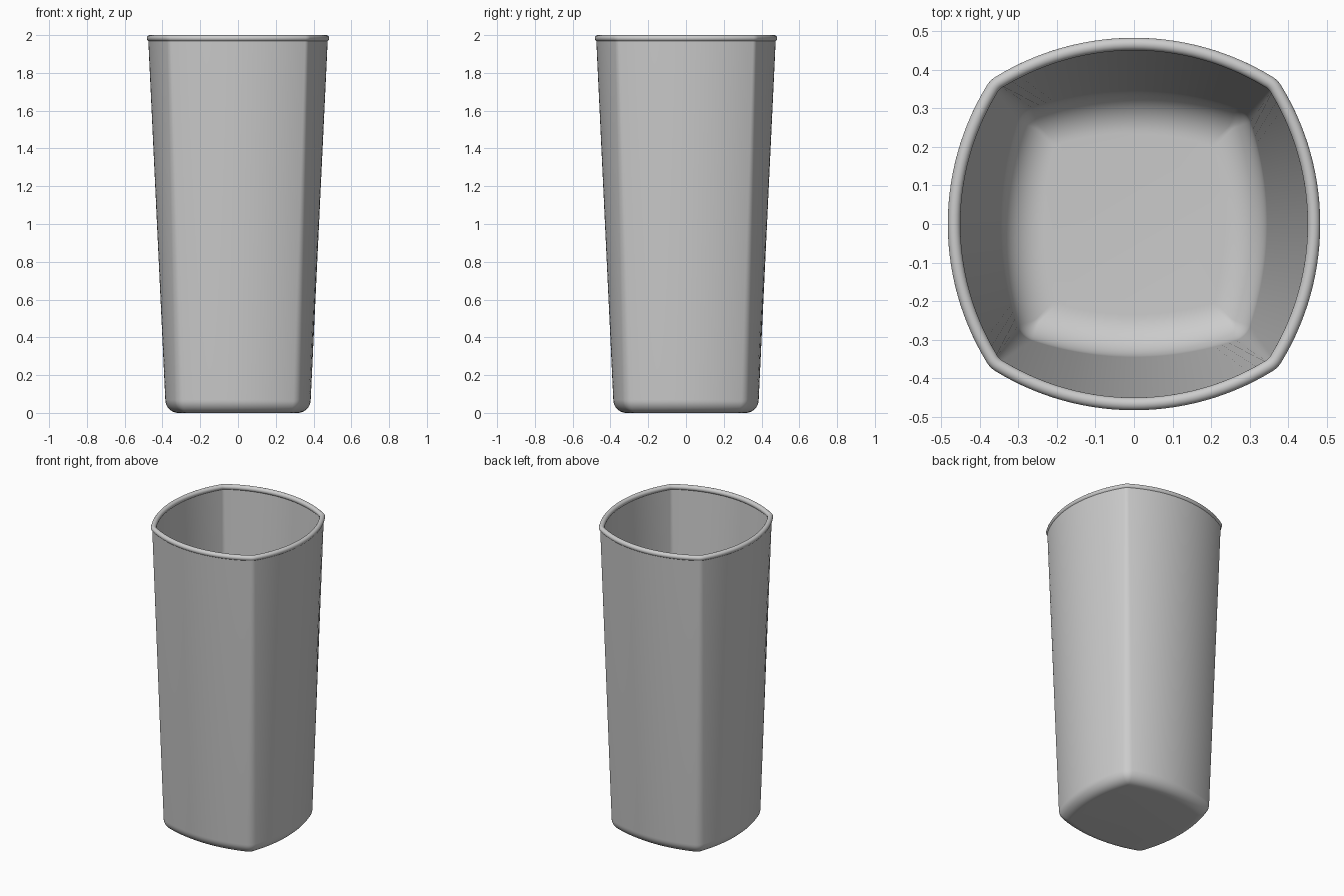
import bpy, bmesh
from math import sin, cos, pi, atan2, sqrt, radians

cube = bpy.data.objects.get("Cube")
if cube:
    bpy.data.objects.remove(cube)

grey = bpy.data.materials.new("light grey")
grey.use_nodes = True
grey.diffuse_color = (0.6, 0.6, 0.6, 1)
grey.node_tree.nodes["Principled BSDF"].inputs["Base Color"].default_value = (0.6, 0.6, 0.6, 1)

SIDE, CORNER = 28, 8   # steps along a bowed side and around a corner


def outline(mid, corner, radius, inset):
    """Square with bowed sides and rounded corners, offset inwards by inset."""
    bulge = mid - corner
    big = (corner ** 2 + bulge ** 2) / (2 * bulge)
    k = mid - big                      # centre of the side arc
    big -= inset
    radius = max(radius - inset, 0.012)
    d = (k + sqrt(2 * (big - radius) ** 2 - k * k)) / 2   # corner centre
    a = atan2(d, d - k)
    pts = []
    for i in range(SIDE + 1):
        t = -a + 2 * a * i / SIDE
        pts.append((big * sin(t), k + big * cos(t)))
    for i in range(1, CORNER):
        t = a + (pi / 2 - 2 * a) * i / CORNER
        pts.append((d + radius * sin(t), d + radius * cos(t)))
    ring = []
    for _ in range(4):
        ring += pts
        pts = [(y, -x) for x, y in pts]
    return ring


def fillet(shape, size, floor, steps):
    """Rings that round a floor up into its wall."""
    for i in range(steps + 1):
        t = pi / 2 * i / steps
        yield shape, size * (1 - sin(t)), floor + size * (1 - cos(t))


OUTER_BASE = (0.385, 0.322, 0.07)
INNER_BASE = (0.345, 0.292, 0.06)
TOP = (0.483, 0.373, 0.07)
RIM = 0.0165

# Outside wall, rolled rim, then inside wall down to the floor
rings = list(fillet(OUTER_BASE, 0.07, 0.0, 10))
rings.append((TOP, 0.008, 1.973))
for i in range(19):
    t = radians(-55 + 290 * i / 18)
    rings.append((TOP, RIM * (1 - cos(t)), 2 - RIM + RIM * sin(t)))
rings.append((TOP, 0.026, 1.97))
rings += reversed(list(fillet(INNER_BASE, 0.11, 0.06, 14)))

bm = bmesh.new()
loops = [[bm.verts.new((x, y, z)) for x, y in outline(*shape, inset)]
         for shape, inset, z in rings]
for low, high in zip(loops, loops[1:]):
    for i in range(len(low)):
        bm.faces.new((low[i - 1], low[i], high[i], high[i - 1]))
bm.faces.new(loops[0])
bm.faces.new(loops[-1])
bmesh.ops.recalc_face_normals(bm, faces=bm.faces)

mesh = bpy.data.meshes.new("tumbler")
bm.to_mesh(mesh)
bm.free()
mesh.materials.append(grey)
tumbler = bpy.data.objects.new("tumbler", mesh)
bpy.context.collection.objects.link(tumbler)
bpy.context.view_layer.objects.active = tumbler
tumbler.select_set(True)
bpy.ops.object.shade_smooth_by_angle(angle=radians(35))
